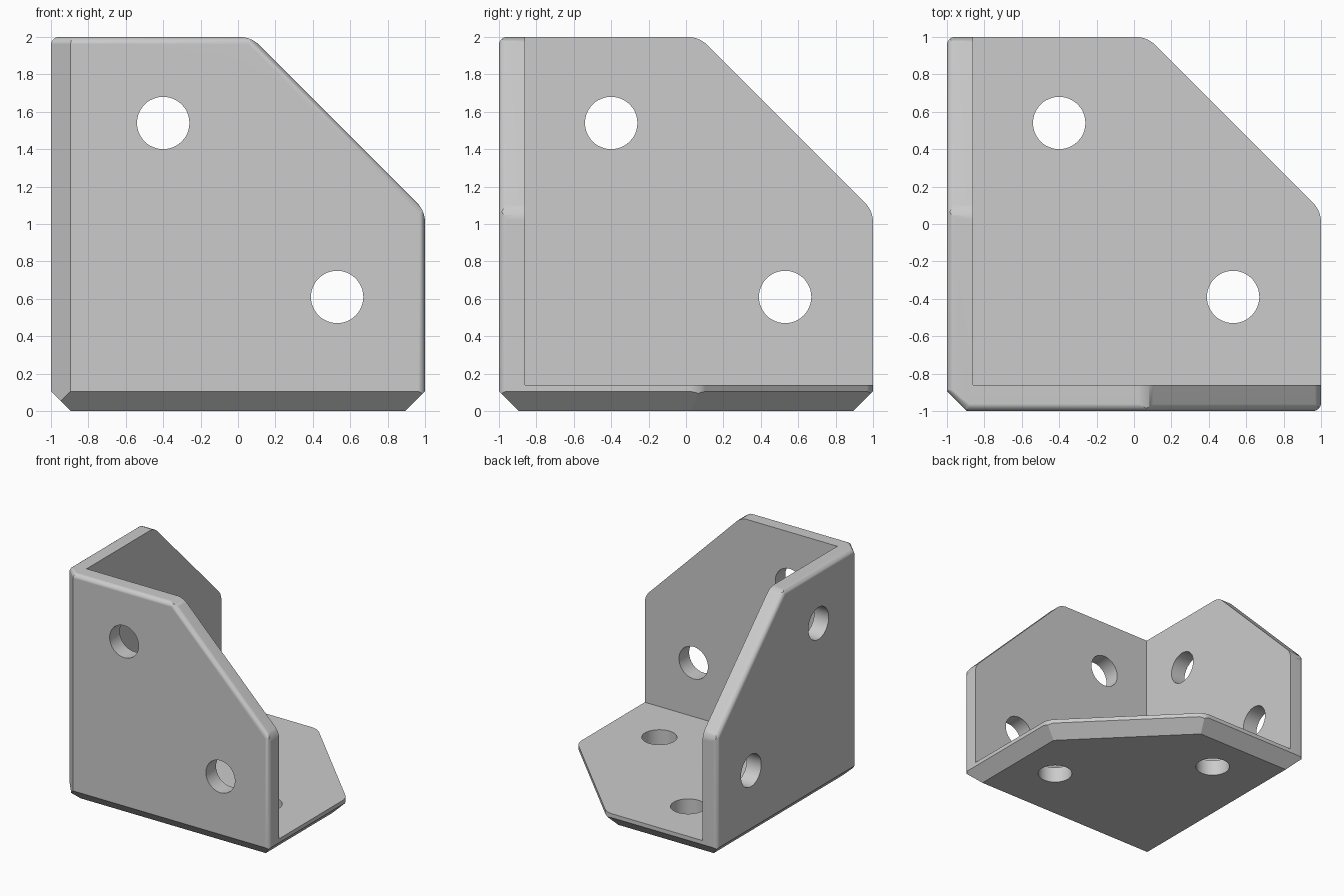
import bpy, bmesh, math
from mathutils import Vector

if "Cube" in bpy.data.objects:
    bpy.data.objects.remove(bpy.data.objects["Cube"], do_unlink=True)

WALL = 0.14       # plate thickness
CHAMFER = 0.105   # flat chamfers on the outer corner and the underside
EDGE_R = 0.045    # soft outer rim of the walls
CORNER_R = 0.15   # rounded outline corners
CLIP = 1.07       # where the clipped corner meets the sides

grey = bpy.data.materials.new("bracket grey")
grey.use_nodes = True
colour = (0.6, 0.6, 0.6, 1)
grey.diffuse_color = colour
grey.node_tree.nodes["Principled BSDF"].inputs["Base Color"].default_value = colour


def plane(x, y, z, d):
    """Half space n.p <= d, normalised."""
    n = Vector((x, y, z))
    return n.normalized(), d / n.length


def rounded(a, b, r, steps):
    """Tangent planes that round the edge between two planes."""
    result = []
    for i in range(1, steps + 1):
        t = i / (steps + 1)
        n = a[0].slerp(b[0], t)
        # express n in terms of both normals to place it against the arc
        c = a[0].dot(b[0])
        s = 1 - c * c
        u = (n.dot(a[0]) - c * n.dot(b[0])) / s
        v = (n.dot(b[0]) - c * n.dot(a[0])) / s
        result.append((n, u * (a[1] - r) + v * (b[1] - r) + r))
    return result


def keep_inside(bm, n, d):
    """Cut the convex solid with a plane and cap it."""
    cut = bmesh.ops.bisect_plane(bm, geom=bm.verts[:] + bm.edges[:] + bm.faces[:],
                                 plane_co=n * d, plane_no=n, dist=1e-6, clear_outer=True)
    rim = [e for e in cut["geom_cut"] if isinstance(e, bmesh.types.BMEdge)]
    if rim:
        bmesh.ops.holes_fill(bm, edges=rim, sides=0)


# Main faces of the envelope
front, left_wall = plane(0, -1, 0, 1), plane(-1, 0, 0, 1)
side, back, top = plane(1, 0, 0, 1), plane(0, 1, 0, 1), plane(0, 0, 1, 2)
corner = plane(-1, -1, 0, 2 - CHAMFER)
clip_front = plane(1, 0, 1, 1 + CLIP)
clip_side = plane(0, 1, 1, 1 + CLIP)
clip_floor = plane(1, 1, 0, CLIP)

cuts = [clip_front, clip_side, clip_floor, corner]
# Underside chamfers, including the clipped edge
for n, d in (front, left_wall, side, back, clip_floor):
    cuts.append(plane(n.x, n.y, -1, d - CHAMFER))
# Rounded outline corners
for a, b in ((top, clip_front), (clip_front, side), (top, clip_side),
             (clip_side, back), (side, clip_floor), (clip_floor, back)):
    cuts += rounded(a, b, CORNER_R, 3)
# Soft rims of the two walls
for a, b in ((front, top), (front, clip_front), (front, side), (left_wall, top),
             (left_wall, clip_side), (left_wall, back), (corner, top)):
    cuts += rounded(a, b, EDGE_R, 4)

# Solid envelope
bm = bmesh.new()
bmesh.ops.create_cube(bm, size=2)
bmesh.ops.translate(bm, verts=bm.verts, vec=(0, 0, 1))
for n, d in cuts:
    keep_inside(bm, n, d)
bmesh.ops.recalc_face_normals(bm, faces=bm.faces)
mesh = bpy.data.meshes.new("corner_bracket")
bm.to_mesh(mesh)
bm.free()
mesh.materials.append(grey)
bracket = bpy.data.objects.new("corner_bracket", mesh)
bpy.context.collection.objects.link(bracket)


def carve(cutter):
    """Subtract the cutter from the bracket and discard it."""
    cutter.data.materials.append(grey)
    mod = bracket.modifiers.new("carve", 'BOOLEAN')
    mod.operation, mod.solver, mod.object = 'DIFFERENCE', 'EXACT', cutter
    bpy.ops.object.select_all(action='DESELECT')
    bpy.context.view_layer.objects.active = bracket
    bracket.select_set(True)
    bpy.ops.object.modifier_apply(modifier=mod.name)
    bpy.data.objects.remove(cutter, do_unlink=True)


# Hollow between the three plates
size = 3
mid = WALL - 1 + size / 2
bpy.ops.mesh.primitive_cube_add(size=size, location=(mid, mid, mid + 1))
carve(bpy.context.object)

# Two screw holes through each plate
quarter = math.pi / 2
for u, v in ((-0.4, 0.54), (0.53, -0.39)):
    for place, turn in (((u, -1, v + 1), (quarter, 0, 0)),
                        ((-1, u, v + 1), (0, quarter, 0)),
                        ((u, v, 0), (0, 0, 0))):
        bpy.ops.mesh.primitive_cylinder_add(vertices=48, radius=0.14, depth=0.6,
                                            location=place, rotation=turn)
        carve(bpy.context.object)

# Smooth rounds, crisp chamfers
bpy.ops.object.select_all(action='DESELECT')
bracket.select_set(True)
bpy.context.view_layer.objects.active = bracket
bpy.ops.object.shade_smooth_by_angle(angle=math.radians(25))
weighted = bracket.modifiers.new("flat_faces", 'WEIGHTED_NORMAL')
weighted.keep_sharp = True
